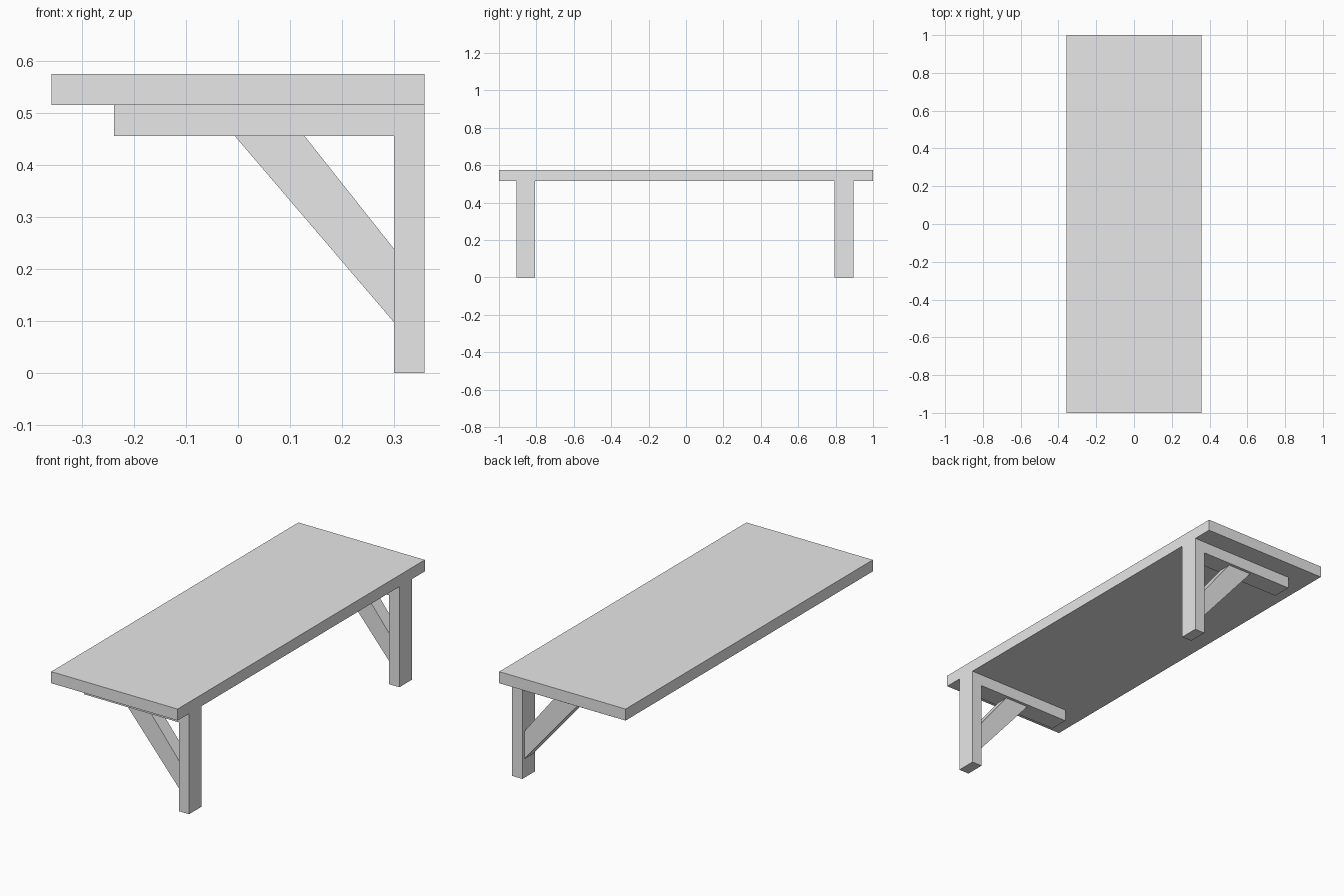
import bpy
import bmesh

cube = bpy.data.objects.get("Cube")
if cube:
    bpy.data.objects.remove(cube, do_unlink=True)

# Single plain grey
GREY = (0.8, 0.8, 0.8, 1.0)
grey = bpy.data.materials.new("plain_grey")
grey.use_nodes = True
grey.diffuse_color = GREY
grey.node_tree.nodes["Principled BSDF"].inputs["Base Color"].default_value = GREY


def extrude_profile(name, profile, y_mid, width):
    """Extrude an (x, z) outline along y, centred on y_mid."""
    bm = bmesh.new()
    face = bm.faces.new([bm.verts.new((x, y_mid - width / 2, z)) for x, z in profile])
    result = bmesh.ops.extrude_face_region(bm, geom=[face])
    moved = [g for g in result["geom"] if isinstance(g, bmesh.types.BMVert)]
    bmesh.ops.translate(bm, verts=moved, vec=(0, width, 0))
    bmesh.ops.recalc_face_normals(bm, faces=bm.faces)
    mesh = bpy.data.meshes.new(name)
    bm.to_mesh(mesh)
    bm.free()
    mesh.materials.append(grey)
    obj = bpy.data.objects.new(name, mesh)
    bpy.context.collection.objects.link(obj)
    return obj


EDGE = 0.358          # half depth of the top
TOP, UNDER, BEAM = 0.574, 0.515, 0.455
LEG = 0.30            # inner face of the legs

# Tabletop slab
extrude_profile("tabletop", [(-EDGE, UNDER), (EDGE, UNDER), (EDGE, TOP), (-EDGE, TOP)], 0, 2.0)

# Two brackets: leg with support arm, plus a slimmer diagonal brace
arm_profile = [(LEG, 0), (EDGE, 0), (EDGE, UNDER), (-0.238, UNDER), (-0.238, BEAM), (LEG, BEAM)]
brace_profile = [(LEG, 0.097), (LEG, 0.238), (0.128, BEAM), (-0.006, BEAM)]
for side, y in (("front", -0.857), ("back", 0.845)):
    extrude_profile(side + "_leg_and_arm", arm_profile, y, 0.1)
    extrude_profile(side + "_brace", brace_profile, y, 0.07)
